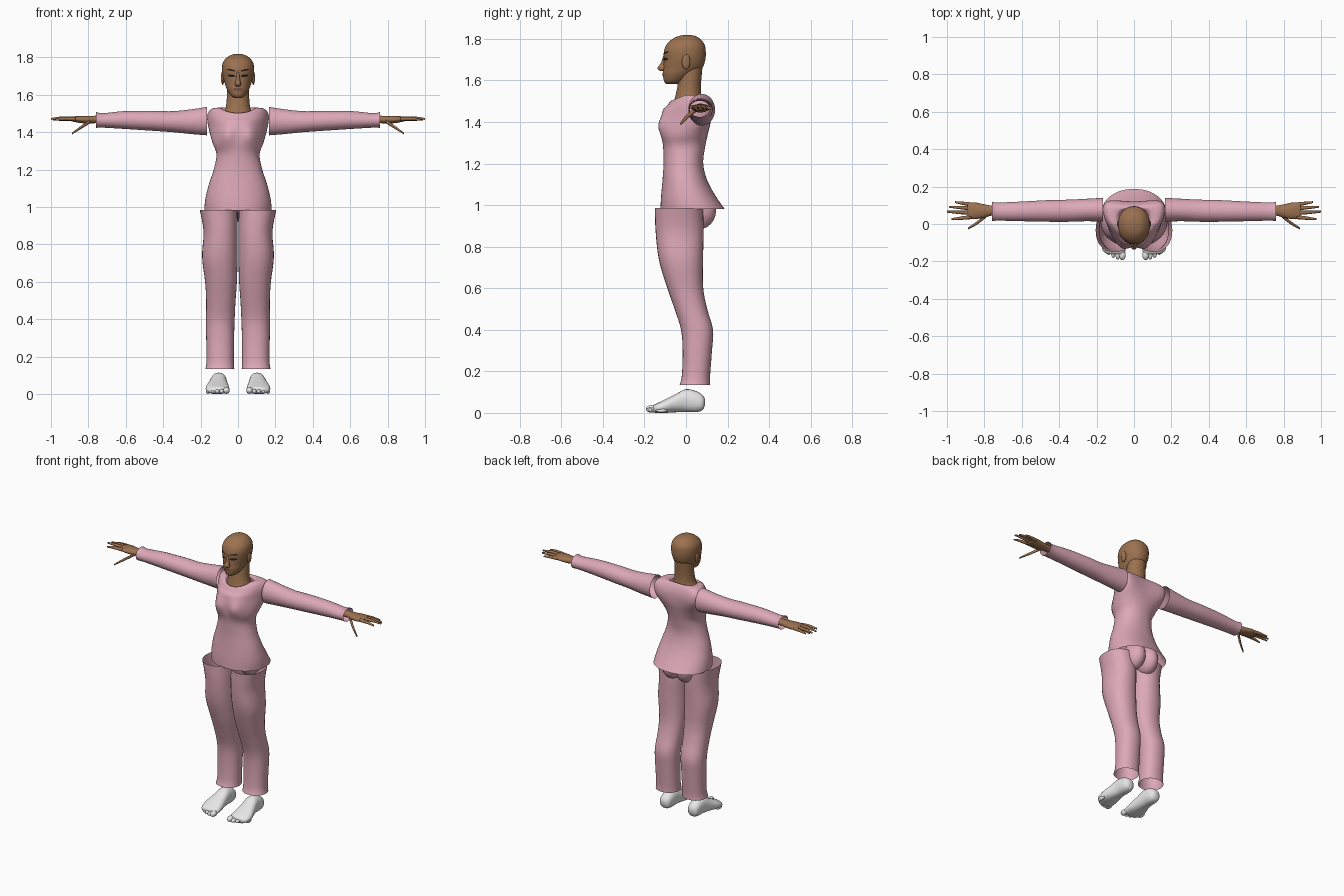
import bpy, bmesh, math
from mathutils import Vector
from mathutils.bvhtree import BVHTree


def material(name, rgb):
    m = bpy.data.materials.new(name)
    m.diffuse_color = (*rgb, 1)
    return m


PINK = material("pink_cloth", (0.72, 0.39, 0.47))
SKIN = material("brown_skin", (0.33, 0.165, 0.078))
WHITE = material("white_foot", (0.8, 0.8, 0.8))
DARK = material("dark_hair", (0.015, 0.012, 0.01))
LIP = material("lip_brown", (0.2, 0.085, 0.05))


def finish(name, bm, mat):
    bmesh.ops.recalc_face_normals(bm, faces=bm.faces)
    me = bpy.data.meshes.new(name)
    bm.to_mesh(me)
    bm.free()
    me.materials.append(mat)
    me.shade_smooth()
    ob = bpy.data.objects.new(name, me)
    bpy.context.collection.objects.link(ob)
    return ob


def spline(keys, steps):
    """Catmull-Rom rows through the key sections."""
    out = []
    for i in range(len(keys) - 1):
        p = [keys[max(0, min(len(keys) - 1, i + k))] for k in (-1, 0, 1, 2)]
        for s in range(steps):
            t = s / steps
            out.append([0.5 * (2 * b + (c - a) * t + (2 * a - 5 * b + 4 * c - d) * t * t
                               + (3 * b - a - 3 * c + d) * t ** 3) for a, b, c, d in zip(*p)])
    return out + [list(keys[-1])]


def loft(name, keys, mat, axis="z", side=1, n=32, steps=4, power=2.0, caps=True, shape=None):
    """Skin oval sections (position, min a, max a, min b, max b) along an axis."""
    bm = bmesh.new()
    rings = []
    for t, a0, a1, b0, b1 in spline(keys, steps):
        ring = []
        for k in range(n):
            c, s = math.cos(math.tau * k / n), math.sin(math.tau * k / n)
            a = (a0 + a1) / 2 + (a1 - a0) / 2 * math.copysign(abs(c) ** (2 / power), c)
            b = (b0 + b1) / 2 + (b1 - b0) / 2 * math.copysign(abs(s) ** (2 / power), s)
            co = {"x": (t, a, b), "y": (a, t, b), "z": (a, b, t)}[axis]
            if shape:
                co = shape(*co)
            ring.append(bm.verts.new((co[0] * side, co[1], co[2])))
        rings.append(ring)
    for r, q in zip(rings, rings[1:]):
        for k in range(n):
            bm.faces.new((r[k], r[(k + 1) % n], q[(k + 1) % n], q[k]))
    if caps:
        bm.faces.new(rings[0])
        bm.faces.new(rings[-1])
    return finish(name, bm, mat)


def ball(name, center, radii, mat):
    bm = bmesh.new()
    bmesh.ops.create_uvsphere(bm, u_segments=20, v_segments=12, radius=1)
    for v in bm.verts:
        v.co = Vector(center) + Vector(a * b for a, b in zip(v.co, radii))
    return finish(name, bm, mat)


def ramp(v, lo, hi):
    t = max(0, min(1, (v - lo) / (hi - lo)))
    return t * t * (3 - 2 * t)


# Shirt body: bust, set-back shoulders and scooped neckline
def shirt_shape(x, y, z):
    if y < 0:
        y -= 0.026 * ramp(-y, 0.02, 0.1) * math.exp(-((abs(x) - 0.065) / 0.045) ** 2 - ((z - 1.385) / 0.055) ** 2)
    up = ramp(z, 1.3, 1.45)
    y += 0.07 * up * (x / 0.165) ** 2
    z -= 0.03 * ramp(z, 1.45, 1.53) * max(0, -y / 0.075)
    return x, y, z


body = [(0.98, 0.18, -0.123, 0.187), (1.04, 0.175, -0.12, 0.145), (1.12, 0.156, -0.113, 0.102),
        (1.2, 0.13, -0.108, 0.083), (1.28, 0.115, -0.11, 0.092), (1.34, 0.135, -0.118, 0.105),
        (1.4, 0.152, -0.118, 0.118), (1.46, 0.164, -0.11, 0.12), (1.5, 0.162, -0.095, 0.11),
        (1.525, 0.14, -0.08, 0.095), (1.53, 0.1, -0.068, 0.085), (1.515, 0.08, -0.06, 0.077)]
loft("shirt_body", [(z, -w, w, f, b) for z, w, f, b in body], PINK, n=64, steps=5,
     power=2.2, caps=False, shape=shirt_shape)

# Neck and head
loft("neck", [(1.46, -0.085, 0.085, -0.07, 0.085), (1.5, -0.078, 0.078, -0.058, 0.08),
              (1.53, -0.066, 0.066, -0.05, 0.073), (1.58, -0.06, 0.06, -0.04, 0.072),
              (1.67, -0.058, 0.058, -0.03, 0.08)], SKIN)
skull = [(1.583, 0.02, -0.095, -0.04), (1.597, 0.04, -0.106, -0.01), (1.63, 0.06, -0.111, 0.035),
         (1.66, 0.071, -0.109, 0.078), (1.7, 0.082, -0.107, 0.093), (1.74, 0.086, -0.106, 0.095),
         (1.775, 0.079, -0.092, 0.088), (1.803, 0.055, -0.06, 0.064), (1.815, 0.03, -0.028, 0.04),
         (1.819, 0.005, -0.002, 0.01)]
head = loft("head", [(z, -w, w, f, b) for z, w, f, b in skull], SKIN, n=48, steps=5, power=2.1)
loft("nose", [(1.722, -0.008, 0.008, -0.108, -0.09), (1.685, -0.01, 0.01, -0.121, -0.09),
              (1.658, -0.017, 0.017, -0.137, -0.09), (1.645, -0.012, 0.012, -0.122, -0.09)], SKIN, n=16)

# Painted face details laid on the head surface
tree = BVHTree.FromPolygons([v.co for v in head.data.vertices], [p.vertices for p in head.data.polygons])


def face_patch(name, x, z, w, h, tilt, mat, n=12):
    bm = bmesh.new()
    rows = []
    for i in range(n + 1):
        u = 2 * i / n - 1
        half = h * max(0.08, math.sqrt(1 - u * u))
        row = []
        for v in (-1, 0, 1):
            px, pz = x + u * w, z + v * half + u * tilt
            hit = tree.ray_cast(Vector((px, -1, pz)), Vector((0, 1, 0)))[0]
            row.append(bm.verts.new((px, hit.y - 0.003, pz)))
        rows.append(row)
    for a, b in zip(rows, rows[1:]):
        for k in range(2):
            bm.faces.new((a[k], b[k], b[k + 1], a[k + 1]))
    finish(name, bm, mat)


face_patch("lips", 0, 1.629, 0.026, 0.008, 0, LIP)

# Parts repeated on both sides
for side, label in ((1, "left"), (-1, "right")):
    face_patch(label + "_eye", side * 0.035, 1.702, 0.021, 0.007, side * 0.002, DARK)
    face_patch(label + "_eyebrow", side * 0.037, 1.732, 0.024, 0.0045, side * 0.005, DARK)
    ball(label + "_ear", (side * 0.082, 0.0, 1.69), (0.009, 0.02, 0.037), SKIN)

    # Open sleeve
    loft(label + "_sleeve", [(0.165, 0.012, 0.14, 1.383, 1.535), (0.25, 0.015, 0.135, 1.39, 1.522),
                             (0.35, 0.012, 0.13, 1.4, 1.512), (0.45, 0.012, 0.128, 1.407, 1.514),
                             (0.6, 0.015, 0.12, 1.417, 1.513), (0.72, 0.018, 0.115, 1.424, 1.502),
                             (0.76, 0.016, 0.118, 1.423, 1.508)], PINK, "x", side, caps=False)

    # Palm, thumb and fingers
    loft(label + "_palm", [(0.72, 0.045, 0.095, 1.445, 1.49), (0.76, 0.045, 0.098, 1.448, 1.488),
                           (0.8, 0.034, 0.105, 1.445, 1.487), (0.85, 0.026, 0.115, 1.45, 1.487),
                           (0.89, 0.03, 0.114, 1.458, 1.482)], SKIN, "x", side, n=20)
    digits = {"thumb": ((0.79, 0.045, 1.458), (0.84, 0.005, 1.425), (0.888, -0.024, 1.392)),
              "index": ((0.87, 0.037, 1.47), (0.925, 0.031, 1.472), (0.975, 0.026, 1.467)),
              "middle": ((0.87, 0.06, 1.472), (0.935, 0.062, 1.476), (1.0, 0.066, 1.471)),
              "ring": ((0.87, 0.083, 1.471), (0.93, 0.088, 1.473), (0.988, 0.092, 1.468)),
              "little": ((0.865, 0.104, 1.468), (0.91, 0.11, 1.468), (0.957, 0.117, 1.464))}
    for digit, pts in digits.items():
        keys = [(x, y - r, y + r, z - r, z + r) for (x, y, z), r in zip(pts, (0.011, 0.009, 0.005))]
        loft(f"{label}_{digit}_finger", keys, SKIN, "x", side, n=10)

    # Open trouser leg and the seat behind it
    loft(label + "_trouser_leg", [(0.985, 0.004, 0.205, -0.15, 0.082), (0.87, 0.002, 0.184, -0.146, 0.085),
                                  (0.735, 0.002, 0.192, -0.13, 0.082), (0.6, 0.006, 0.176, -0.09, 0.083),
                                  (0.5, 0.013, 0.17, -0.055, 0.102), (0.4, 0.018, 0.171, -0.024, 0.13),
                                  (0.3, 0.021, 0.17, -0.016, 0.125), (0.18, 0.022, 0.168, -0.02, 0.116),
                                  (0.135, 0.02, 0.174, -0.031, 0.116)], PINK, "z", side, caps=False, power=2.2)
    ball(label + "_trouser_seat", (side * 0.05, 0.06, 0.975), (0.06, 0.085, 0.092), PINK)

    # Foot with toes
    loft(label + "_foot", [(0.092, 0.09, 0.115, 0.04, 0.065), (0.08, 0.07, 0.135, 0.014, 0.085),
                           (0.05, 0.062, 0.142, 0.004, 0.104), (0.0, 0.06, 0.146, 0.004, 0.114),
                           (-0.05, 0.055, 0.158, 0.003, 0.09), (-0.1, 0.047, 0.172, 0.0, 0.065),
                           (-0.14, 0.046, 0.168, 0.0, 0.046), (-0.16, 0.05, 0.145, 0.002, 0.036)],
         WHITE, "y", side, n=24, power=2.3)
    for i in range(5):
        r = 0.018 if i == 0 else 0.0135 - 0.0006 * i
        ball(f"{label}_toe_{i + 1}", (side * (0.062 + 0.0245 * i), -0.166 + 0.003 * i * i, r + 0.001),
             (r, 0.027, r), WHITE)
